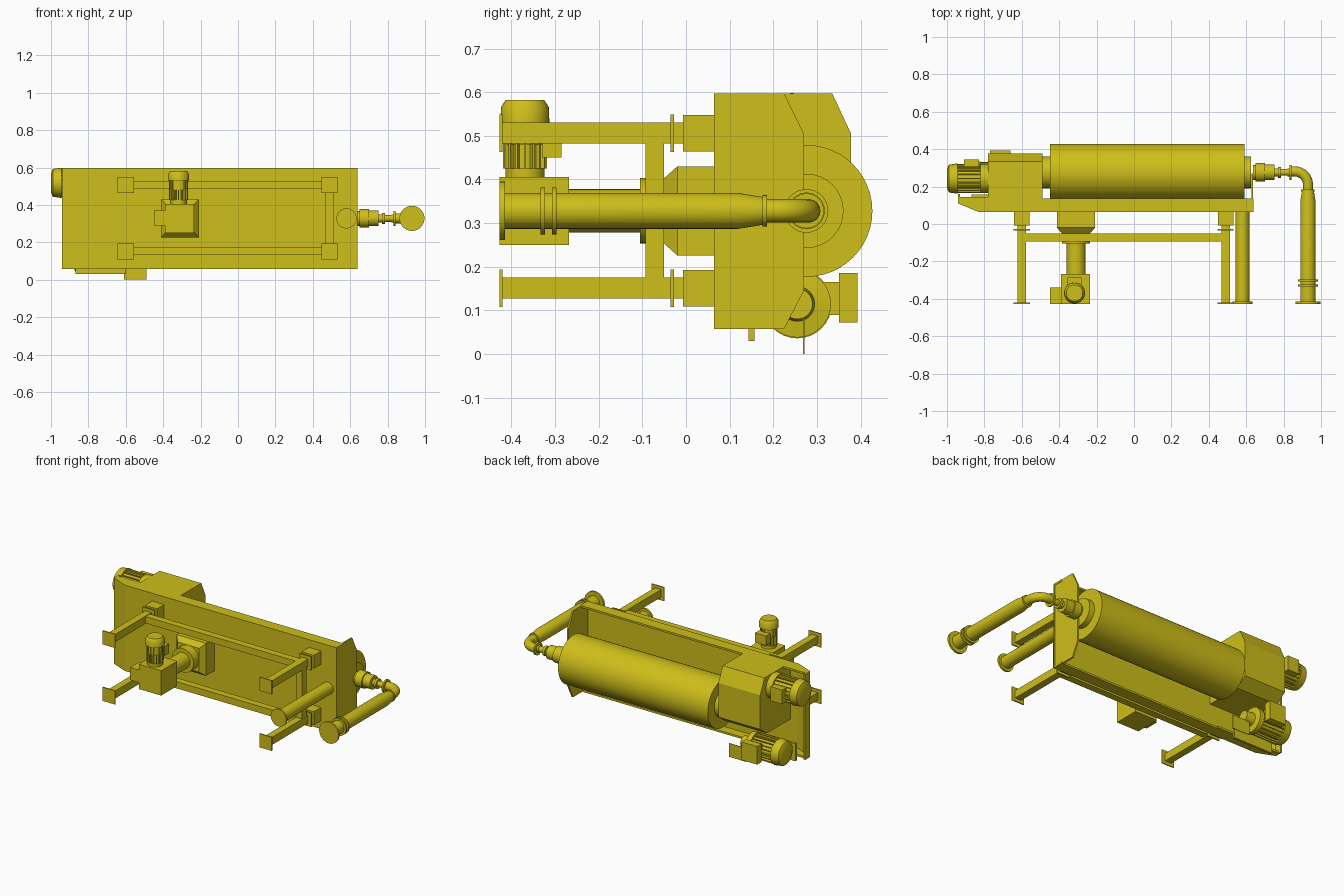
import bpy, bmesh, math
from mathutils import Vector, Matrix

if "Cube" in bpy.data.objects:
    bpy.data.objects.remove(bpy.data.objects["Cube"])

mat = bpy.data.materials.new("yellow_paint")
mat.diffuse_color = (0.62, 0.52, 0.01, 1)
mat.use_nodes = True
mat.node_tree.nodes["Principled BSDF"].inputs["Base Color"].default_value = mat.diffuse_color


def finish(name, bm, smooth=False):
    bmesh.ops.recalc_face_normals(bm, faces=bm.faces)
    me = bpy.data.meshes.new(name)
    bm.to_mesh(me)
    bm.free()
    ob = bpy.data.objects.new(name, me)
    bpy.context.collection.objects.link(ob)
    me.materials.append(mat)
    if smooth:
        bpy.ops.object.select_all(action='DESELECT')
        ob.select_set(True)
        bpy.context.view_layer.objects.active = ob
        bpy.ops.object.shade_smooth_by_angle(angle=math.radians(35))
    return ob


def box(name, x0, x1, y0, y1, z0, z1):
    bm = bmesh.new()
    m = Matrix.Translation(((x0 + x1) / 2, (y0 + y1) / 2, (z0 + z1) / 2)) @ Matrix.Diagonal((x1 - x0, y1 - y0, z1 - z0, 1))
    bmesh.ops.create_cube(bm, size=1, matrix=m)
    return finish(name, bm)


def prism(name, pts, axis, a, b):
    """Extrude a 2D outline along x (points are y,z) or z (points are x,y)."""
    bm = bmesh.new()
    put = (lambda p, t: (t, p[0], p[1])) if axis == 'x' else (lambda p, t: (p[0], p[1], t))
    f = bm.faces.new([bm.verts.new(put(p, a)) for p in pts])
    r = bmesh.ops.extrude_face_region(bm, geom=[f])
    d = Vector(put((0, 0), b - a))
    bmesh.ops.translate(bm, vec=d, verts=[v for v in r['geom'] if isinstance(v, bmesh.types.BMVert)])
    return finish(name, bm)


def lathe(name, axis, c, prof, n=32):
    """Turned part: prof lists (position along axis, radius); c gives the other two coordinates."""
    bm = bmesh.new()
    rings = []
    for t, r in prof:
        ring = []
        for i in range(n):
            a = 2 * math.pi * i / n
            u, v = c[0] + r * math.cos(a), c[1] + r * math.sin(a)
            ring.append(bm.verts.new({'x': (t, u, v), 'y': (u, t, v), 'z': (u, v, t)}[axis]))
        rings.append(ring)
    for p, q in zip(rings, rings[1:]):
        for i in range(n):
            bm.faces.new((p[i], p[(i + 1) % n], q[(i + 1) % n], q[i]))
    bm.faces.new(rings[0])
    bm.faces.new(rings[-1])
    return finish(name, bm, True)


def fins(name, axis, c, t0, t1, r0, r1, n=20):
    """Ring of cooling ribs around a motor."""
    bm = bmesh.new()
    along = {'x': Matrix.Rotation(math.pi / 2, 4, 'Y'), 'z': Matrix.Identity(4)}[axis]
    mid = (t0 + t1) / 2
    pos = (mid, c[0], c[1]) if axis == 'x' else (c[0], c[1], mid)
    for i in range(n):
        m = (Matrix.Translation(pos) @ along @ Matrix.Rotation(2 * math.pi * i / n, 4, 'Z')
             @ Matrix.Translation(((r0 + r1) / 2, 0, 0)) @ Matrix.Diagonal((r1 - r0, 0.005, t1 - t0, 1)))
        bmesh.ops.create_cube(bm, size=1, matrix=m)
    return finish(name, bm)


# trough: floor, long walls and end plates
Z0, Z1 = 0.058, 0.597
floor = [(-0.94, 0.11), (-0.83, 0.064), (0.64, 0.064), (0.64, 0.076), (-0.828, 0.076), (-0.94, 0.122)]
wall = [(-0.94, 0.11), (-0.83, 0.064), (0.64, 0.064), (0.64, 0.135), (-0.49, 0.135), (-0.49, 0.145), (-0.94, 0.145)]
prism("trough_floor", floor, 'z', Z0, Z1)
prism("trough_wall_low", wall, 'z', Z0, Z0 + 0.012)
prism("trough_wall_high", wall, 'z', Z1 - 0.012, Z1)
end = [(0.064, Z0), (0.225, Z0), (0.27, 0.145), (0.27, 0.505), (0.225, Z1), (0.064, Z1)]
prism("right_end_plate", end, 'x', 0.627, 0.637)
box("left_end_plate", -0.94, -0.93, 0.11, 0.16, Z0, Z1)
box("trough_inlet_pad", 0.54, 0.62, 0.07, 0.082, 0.29, 0.37)

# drum with hubs
C = (0.276, 0.328)
lathe("drum", 'x', C, [(-0.45, 0.151), (0.59, 0.151)], 48)
lathe("hub_left", 'x', C, [(-0.50, 0.085), (-0.45, 0.085)])
lathe("hub_right", 'x', C, [(0.59, 0.085), (0.625, 0.085)])

# drive housing
housing = [(0.07, 0.24), (0.31, 0.24), (0.378, 0.29), (0.378, 0.505), (0.335, Z1), (0.07, Z1)]
prism("drive_housing", housing, 'x', -0.78, -0.49)

# upper drive motor
M = (0.243, 0.518)
lathe("upper_motor", 'x', M, [(-1.0, 0.05), (-0.99, 0.074), (-0.95, 0.08), (-0.945, 0.08), (-0.945, 0.068),
                              (-0.82, 0.068), (-0.82, 0.078), (-0.78, 0.078)])
fins("upper_motor_fins", 'x', M, -0.945, -0.82, 0.06, 0.077)
box("upper_motor_terminal_box", -0.91, -0.83, 0.30, 0.345, 0.47, 0.56)

# lower motor with bracket and flap
M = (0.255, 0.115)
lathe("lower_motor", 'x', M, [(-0.88, 0.05), (-0.87, 0.072), (-0.83, 0.079), (-0.82, 0.079), (-0.82, 0.066),
                              (-0.67, 0.066), (-0.67, 0.077), (-0.64, 0.077), (-0.635, 0.04), (-0.58, 0.035)])
fins("lower_motor_fins", 'x', M, -0.82, -0.67, 0.06, 0.076)
box("lower_motor_neck", -0.75, -0.68, 0.31, 0.35, 0.09, 0.165)
box("lower_motor_terminal_box", -0.77, -0.66, 0.35, 0.393, 0.072, 0.186)
box("lower_motor_bracket", -0.87, -0.60, 0.143, 0.157, 0.03, 0.14)
box("chute_flap", -0.61, -0.49, 0.268, 0.272, 0.0, 0.085)

# steam joint on the right of the drum
lathe("rotary_joint", 'x', C, [(0.637, 0.04), (0.65, 0.04), (0.65, 0.05), (0.70, 0.05), (0.70, 0.042), (0.752, 0.042),
                               (0.752, 0.022), (0.77, 0.022), (0.77, 0.03), (0.785, 0.03), (0.785, 0.018),
                               (0.82, 0.018), (0.82, 0.022), (0.832, 0.022), (0.832, 0.04), (0.842, 0.04), (0.842, 0.027)])

# elbow
cu = bpy.data.curves.new("elbow_path", 'CURVE')
cu.dimensions = '3D'
cu.bevel_depth = 0.027
cu.bevel_resolution = 6
path = [(0.835, C[0] + 0.005, C[1])]
for i in range(9):
    a = math.pi / 2 * i / 8
    path.append((0.86 + 0.07 * math.sin(a), C[0] + 0.005 - 0.07 * (1 - math.cos(a)), C[1]))
path.append((0.93, 0.175, C[1]))
sp = cu.splines.new('POLY')
sp.points.add(len(path) - 1)
for p, q in zip(sp.points, path):
    p.co = (*q, 1)
tmp = bpy.data.objects.new("elbow_path", cu)
bpy.context.collection.objects.link(tmp)
bpy.context.view_layer.update()
bm = bmesh.new()
me = bpy.data.meshes.new_from_object(tmp.evaluated_get(bpy.context.evaluated_depsgraph_get()))
bm.from_mesh(me)
bpy.data.objects.remove(tmp)
finish("elbow_pipe", bm, True)

# outlet and inlet pipes
lathe("outlet_pipe", 'y', (0.93, C[1]), [
    (-0.427, 0.067), (-0.415, 0.067), (-0.415, 0.041), (-0.333, 0.041), (-0.333, 0.054), (-0.323, 0.054),
    (-0.323, 0.041), (-0.307, 0.041), (-0.307, 0.054), (-0.297, 0.054), (-0.297, 0.041), (0.12, 0.041),
    (0.175, 0.032), (0.175, 0.036), (0.185, 0.036)])
lathe("inlet_pipe", 'y', (0.58, C[1]), [(-0.427, 0.054), (-0.415, 0.054), (-0.415, 0.038), (0.066, 0.038)])

# support frame: legs, feet, mounting pads and beams
for side, x in (("left", -0.6), ("right", 0.49)):
    for level, z in (("low", 0.151), ("high", 0.506)):
        tag = f"{side}_{level}"
        box(f"leg_{tag}", x - 0.022, x + 0.022, -0.42, 0.0, z - 0.024, z + 0.024)
        box(f"foot_{tag}", x - 0.043, x + 0.043, -0.427, -0.42, z - 0.043, z + 0.043)
        box(f"leg_flange_{tag}", x - 0.043, x + 0.043, -0.035, -0.027, z - 0.043, z + 0.043)
        box(f"leg_pad_{tag}", x - 0.042, x + 0.042, -0.007, 0.066, z - 0.042, z + 0.042)
for level, z in (("low", 0.155), ("high", 0.506)):
    box(f"long_beam_{level}", -0.6, 0.49, -0.093, -0.05, z - 0.021, z + 0.021)
box("cross_beam", 0.469, 0.511, -0.093, -0.05, 0.155, 0.506)

# outlet hopper under the trough
bm = bmesh.new()
cx, cz = -0.31, 0.328
rings = [[bm.verts.new((cx + sx * h, y, cz + sz * h)) for sx, sz in ((-1, -1), (1, -1), (1, 1), (-1, 1))]
         for y, h in ((0.066, 0.102), (-0.02, 0.102), (-0.05, 0.075))]
for p, q in zip(rings, rings[1:]):
    for i in range(4):
        bm.faces.new((p[i], p[(i + 1) % 4], q[(i + 1) % 4], q[i]))
bm.faces.new(rings[0])
bm.faces.new(rings[-1])
finish("outlet_hopper", bm)
lathe("hopper_pipe", 'y', (cx, cz), [(-0.27, 0.05), (-0.105, 0.05), (-0.105, 0.075), (-0.05, 0.075)])

# discharge pump and its vertical motor
box("pump_body", -0.39, -0.235, -0.427, -0.268, 0.25, 0.406)
box("pump_side_outlet", -0.45, -0.39, -0.427, -0.34, 0.29, 0.37)
M = (-0.318, -0.369)
lathe("pump_motor", 'z', M, [(0.40, 0.045), (0.425, 0.045), (0.425, 0.038), (0.48, 0.038), (0.48, 0.046),
                             (0.53, 0.046), (0.53, 0.056), (0.565, 0.055), (0.578, 0.047), (0.582, 0.044)])
fins("pump_motor_fins", 'z', M, 0.425, 0.53, 0.034, 0.05, 16)
box("pump_motor_terminal_box", -0.355, -0.28, -0.33, -0.285, 0.45, 0.51)
